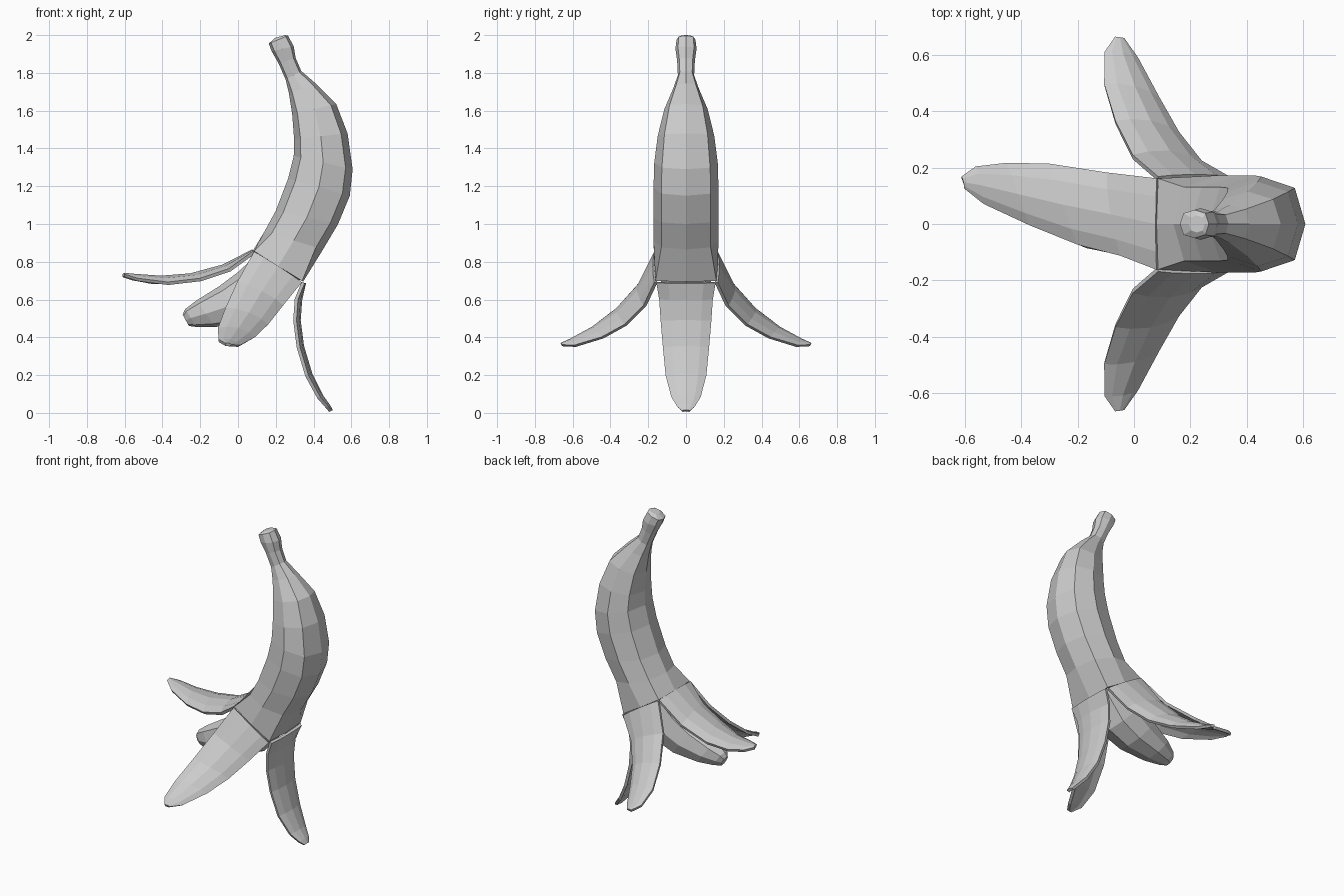
import bpy, bmesh, math
from mathutils import Vector

if "Cube" in bpy.data.objects:
    bpy.data.objects.remove(bpy.data.objects["Cube"])


def finish(name, bm, thickness=0, offset=0):
    bmesh.ops.recalc_face_normals(bm, faces=bm.faces)
    me = bpy.data.meshes.new(name)
    bm.to_mesh(me)
    bm.free()
    ob = bpy.data.objects.new(name, me)
    bpy.context.collection.objects.link(ob)
    if thickness:
        m = ob.modifiers.new("thickness", 'SOLIDIFY')
        m.thickness = thickness
        m.offset = offset
    return ob


def loft(name, rings, cap_end, square_end=False, thickness=0):
    """Eight-sided loft; ring = inner x, z, outer x, z, half width in y."""
    bm = bmesh.new()
    loops = []
    for k, (lx, lz, rx, rz, w) in enumerate(rings):
        L, R = Vector((lx, 0, lz)), Vector((rx, 0, rz))
        corner = 0.96 if square_end and k == len(rings) - 1 else 0.76
        loop = []
        for i in range(8):
            a = i * math.pi / 4
            u, v = math.cos(a), math.sin(a)
            if i % 2:
                u, v = math.copysign(corner, u), math.copysign(corner, v)
            loop.append(bm.verts.new((L + R) / 2 + (R - L) / 2 * u + Vector((0, w * v, 0))))
        loops.append(loop)
    for a, b in zip(loops, loops[1:]):
        for i in range(8):
            j = (i + 1) % 8
            bm.faces.new((a[i], a[j], b[j], b[i]))
    bm.faces.new(loops[0])
    if cap_end:
        bm.faces.new(loops[-1])
    return finish(name, bm, thickness, -1)


def peel(name, edge_a, edge_b, outward, bulge=0.03):
    """Thin strip between two edges, bowed toward its outer side."""
    out = Vector(outward)
    bm = bmesh.new()
    rows = []
    n = len(edge_a)
    for k in range(n):
        A, B = Vector(edge_a[k]), Vector(edge_b[k])
        p, q = max(k - 1, 0), min(k + 1, n - 1)
        tangent = (Vector(edge_a[q]) + Vector(edge_b[q]) - Vector(edge_a[p]) - Vector(edge_b[p]))
        nrm = (B - A).cross(tangent).normalized()
        if nrm.dot(out) < 0:
            nrm = -nrm
        amount = bulge * min(1, (B - A).length / 0.2) * (0.3 if k == 0 else 1)
        rows.append([bm.verts.new(A.lerp(B, t) + nrm * amount * (4 * t * (1 - t) - 0.5 * (k > 0)))
                     for t in (0, 0.2, 0.5, 0.8, 1)])
    for a, b in zip(rows, rows[1:]):
        for i in range(4):
            bm.faces.new((a[i], a[i + 1], b[i + 1], b[i]))
    return finish(name, bm, 0.018)


# Stem and unpeeled skin
loft("banana_skin", [
    (.195, 1.985, .25, 2.0, .03),
    (.163, 1.955, .265, 1.997, .05),
    (.178, 1.915, .295, 1.94, .056),
    (.215, 1.85, .305, 1.88, .047),
    (.252, 1.765, .335, 1.81, .043),
    (.27, 1.69, .41, 1.745, .068),
    (.287, 1.58, .52, 1.635, .115),
    (.297, 1.45, .58, 1.48, .15),
    (.295, 1.36, .607, 1.29, .168),
    (.265, 1.24, .592, 1.15, .172),
    (.2, 1.07, .53, 1.0, .172),
    (.14, .96, .45, .865, .172),
    (.08, .86, .345, .695, .168)], False, True, 0.02)

# Exposed fruit
loft("fruit", [
    (.15, .95, .39, .82, .135),
    (.09, .83, .30, .66, .135),
    (0, .745, .19, .535, .13),
    (-.1, .67, .05, .475, .115),
    (-.22, .595, -.12, .455, .085),
    (-.28, .55, -.22, .455, .05),
    (-.293, .52, -.26, .46, .025)], True)

# Inner peel, lifted sideways
peel("inner_peel",
     [(.085, .16, .85), (-.1, .18, .755), (-.3, .21, .71), (-.45, .213, .705), (-.56, .2, .72), (-.61, .165, .73)],
     [(.085, -.16, .85), (-.05, -.11, .77), (-.2, -.07, .72), (-.37, .0, .70), (-.53, .075, .715), (-.6, .13, .73)],
     (-.2, 0, 1))

# Outer peel, hanging to the floor
hang = [(.345, .155, .69), (.32, .14, .60), (.312, .132, .49), (.33, .12, .35),
        (.375, .105, .2), (.435, .075, .085), (.475, .045, .035), (.492, .02, .01)]
peel("outer_peel", hang, [(x, -y, z) for x, y, z in hang], (1, 0, .2), 0.022)

# Pair of side peels
upper = [(.085, .16, .85), (0, .25, .695), (-.06, .37, .56), (-.1, .5, .455), (-.1, .61, .39), (-.065, .66, .363)]
lower = [(.335, .16, .69), (.24, .23, .575), (.16, .33, .475), (.09, .45, .41), (.01, .59, .362), (-.04, .655, .358)]
for side, s in (("front", -1), ("back", 1)):
    peel(side + "_peel",
         [(x, s * y, z) for x, y, z in upper],
         [(x, s * y, z) for x, y, z in lower], (.2, s, .6))
